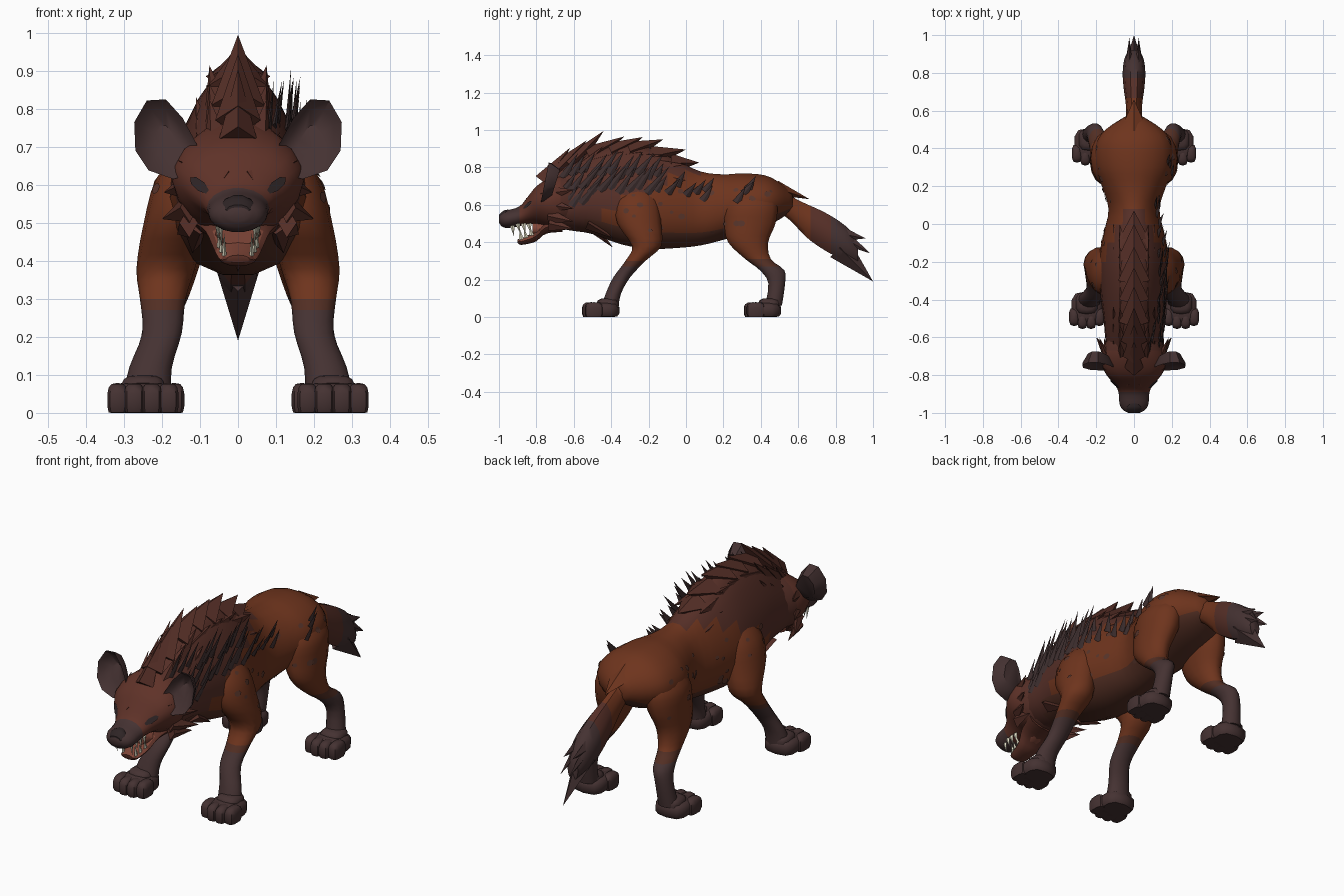
import bpy, bmesh, math, random
from mathutils import Vector
from mathutils.bvhtree import BVHTree

random.seed(4)
cube = bpy.data.objects.get("Cube")
if cube:
    bpy.data.objects.remove(cube)


def linear(c):
    c /= 255
    return c / 12.92 if c < 0.04 else ((c + 0.055) / 1.055) ** 2.4


def material(name, *rgb):
    m = bpy.data.materials.new(name)
    m.use_nodes = True
    col = [linear(c) for c in rgb] + [1]
    m.diffuse_color = col
    bsdf = m.node_tree.nodes["Principled BSDF"]
    bsdf.inputs["Base Color"].default_value = col
    bsdf.inputs["Roughness"].default_value = 0.9
    return m


RUST = material("rust coat", 110, 52, 29)
MANE = material("brown mane", 86, 47, 39)
FACE = material("face brown", 95, 50, 40)
DARK = material("dark fur", 69, 50, 50)
BELLY = material("belly brown", 82, 46, 35)
SPOT = material("coat spot", 88, 53, 43)
TUFT = material("charcoal tuft", 62, 47, 47)
NOSE = material("nose black", 46, 36, 37)
TOOTH = material("tooth ivory", 228, 224, 200)
MOUTH = material("mouth red", 128, 70, 56)


def finish(bm, name, paint, smooth=True):
    """Turn a bmesh into an object; paint is a material or a rule (centre, normal) -> material."""
    bmesh.ops.recalc_face_normals(bm, faces=bm.faces)
    bm.normal_update()
    me = bpy.data.meshes.new(name)
    slots = []
    for f in bm.faces:
        m = paint(f.calc_center_median(), f.normal) if callable(paint) else paint
        if m not in slots:
            slots.append(m)
            me.materials.append(m)
        f.material_index = slots.index(m)
    bm.to_mesh(me)
    bm.free()
    ob = bpy.data.objects.new(name, me)
    bpy.context.collection.objects.link(ob)
    if smooth:
        bpy.ops.object.select_all(action='DESELECT')
        bpy.context.view_layer.objects.active = ob
        ob.select_set(True)
        bpy.ops.object.shade_smooth_by_angle(angle=math.radians(45))
    return ob


def refine(st, n=3):
    """Catmull-Rom interpolation between stations."""
    out = []
    for i in range(len(st) - 1):
        a, b, c, d = st[max(i - 1, 0)], st[i], st[i + 1], st[min(i + 2, len(st) - 1)]
        for k in range(n):
            t = k / n
            out.append([0.5 * (2 * q + (r - p) * t + (2 * p - 5 * q + 4 * r - s) * t * t
                               + (3 * q - p - 3 * r + s) * t ** 3) for p, q, r, s in zip(a, b, c, d)])
    return out + [list(st[-1])]


def loft(name, rings, paint):
    bm = bmesh.new()
    rows = [[bm.verts.new(p) for p in ring] for ring in rings]
    n = len(rows[0])
    for a, b in zip(rows, rows[1:]):
        for i in range(n):
            bm.faces.new((a[i], a[(i + 1) % n], b[(i + 1) % n], b[i]))
    bm.faces.new(rows[0])
    bm.faces.new(rows[-1])
    return finish(bm, name, paint)


def angles(n):
    return [math.tau * i / n for i in range(n)]


def trunk(name, stations, paint, n=18):
    """Stations along y: y, bottom, top, half width, narrowing towards the top."""
    return loft(name, [[(w * math.cos(a) * (1 - t * math.sin(a)), y, (lo + hi) / 2 + (hi - lo) / 2 * math.sin(a))
                        for a in angles(n)] for y, lo, hi, w, t in refine(stations)], paint)


def limb(name, stations, side, paint, n=14):
    """Stations down the leg: x, y, z, x radius, y radius."""
    return loft(name, [[(side * (x + rx * math.cos(a)), y + ry * math.sin(a), z) for a in angles(n)]
                       for x, y, z, rx, ry in refine(stations)], paint)


def spikes(name, items, paint):
    """Four-sided flattened spikes: base, tip, half width, half thickness, width axis."""
    bm = bmesh.new()
    for base, tip, w, h, axis in items:
        base, tip = Vector(base), Vector(tip)
        d = (tip - base).normalized()
        u = Vector(axis)
        u = (u - d * u.dot(d)).normalized()
        v = d.cross(u)
        ring = [bm.verts.new(base + o) for o in (u * w, v * h, -u * w, -v * h)]
        top = bm.verts.new(tip)
        for i in range(4):
            bm.faces.new((ring[i], ring[(i + 1) % 4], top))
        bm.faces.new(ring)
    return finish(bm, name, paint, smooth=False)


def surface(obs):
    verts, polys = [], []
    for ob in obs:
        k = len(verts)
        verts += [v.co.copy() for v in ob.data.vertices]
        polys += [[k + i for i in p.vertices] for p in ob.data.polygons]
    return BVHTree.FromPolygons(verts, polys)


def patches(name, tree, items, paint):
    """Thin flat discs laid on a surface: origin, ray, radius, stretch axis, stretch."""
    bm = bmesh.new()
    for origin, ray, r, axis, s in items:
        hit, nor, _, _ = tree.ray_cast(Vector(origin), Vector(ray))
        if hit is None:
            continue
        if nor.dot(Vector(ray)) > 0:
            nor = -nor
        u = Vector(axis)
        u = (u - nor * u.dot(nor)).normalized()
        v = nor.cross(u)
        bm.faces.new([bm.verts.new(hit + nor * 0.004 + u * r * s * math.cos(a) + v * r * math.sin(a))
                      for a in angles(7)])
    return finish(bm, name, paint, smooth=False)


# Torso: sloping back, deep chest, high tapered neck
def coat(c, nor):
    if c.z > 0.77 + 0.5 * min(c.y, 0):
        return MANE if c.y < 0.06 else RUST
    return BELLY if nor.z < -0.6 else RUST


body = trunk("body", [
    (-.72, .48, .74, .13, .2), (-.62, .46, .82, .145, .3), (-.5, .44, .89, .155, .32),
    (-.35, .385, .925, .172, .35), (-.2, .36, .91, .18, .35), (-.05, .365, .84, .158, .25),
    (.08, .38, .78, .135, .15), (.2, .41, .765, .17, .05), (.3, .44, .77, .205, .05),
    (.42, .48, .76, .202, .05), (.5, .52, .72, .15, 0), (.57, .57, .66, .045, 0)], coat)


# Legs and paws
def leg_coat(c, nor):
    return DARK if c.z < 0.26 else BELLY if c.z < 0.31 else RUST


def paw(name, x, y, side):
    bm = bmesh.new()
    blobs = [(0, .0, .035, .085, .09, .045), (0, .025, .06, .06, .06, .04)]
    blobs += [(dx, -.07 + abs(dx) * .35, .034, .028, .05, .045) for dx in (-.067, -.023, .023, .067)]
    for dx, dy, z, *radii in blobs:
        geo = bmesh.ops.create_uvsphere(bm, u_segments=10, v_segments=7, radius=1)
        for v in geo["verts"]:
            # Squared-off ellipsoid, flat underneath
            p = [r * math.copysign(abs(c) ** .65, c) for c, r in zip(v.co, radii)]
            v.co = (side * (x + dx) + p[0], y + dy + p[1], max(0, z + p[2]))
    finish(bm, name, DARK)


front = [(.08, -.25, .71, .05, .07), (.135, -.26, .62, .078, .115), (.165, -.25, .5, .083, .12),
         (.19, -.21, .38, .077, .08), (.198, -.27, .3, .06, .055), (.2, -.345, .21, .052, .046),
         (.23, -.39, .12, .056, .042), (.24, -.41, .04, .064, .05)]
hind = [(.075, .35, .7, .06, .07), (.128, .35, .61, .092, .14), (.148, .342, .5, .083, .14),
        (.165, .332, .4, .068, .11), (.18, .385, .31, .052, .07), (.2, .46, .25, .046, .067),
        (.215, .485, .18, .043, .046), (.228, .468, .06, .05, .046)]
coats = [body]
for side, tag in ((1, "left"), (-1, "right")):
    coats.append(limb("front_leg_" + tag, front, side, leg_coat))
    coats.append(limb("hind_leg_" + tag, hind, side, leg_coat))
    paw("front_paw_" + tag, .25, -.445, side)
    paw("hind_paw_" + tag, .235, .42, side)

# Tail with a split brush
trunk("tail", [(.48, .57, .7, .05, 0), (.56, .51, .65, .042, 0), (.64, .425, .61, .044, 0),
               (.72, .365, .575, .055, 0), (.8, .32, .53, .06, 0), (.87, .3, .475, .052, 0), (.92, .29, .4, .03, 0)],
      lambda c, n: RUST if c.y < .67 else MANE if c.y < .78 else DARK, 10)
spikes("tail_brush", [((0, .82, .37), (0, 1, .19), .055, .07, (1, 0, 0))]
       + [((s * .025, .8, .45), (s * .025, y, z), .03, .05, (1, 0, 0))
          for s in (1, -1) for y, z in ((.96, .42), (.985, .34))], DARK)
spikes("tail_root_tuft", [((0, .48, .69), (0, .66, .63), .08, .04, (1, 0, 0))], RUST)

# Head, lower jaw and nose
head = trunk("head", [
    (-.58, .48, .78, .13, .15), (-.67, .46, .77, .165, 0), (-.74, .475, .74, .172, -.1),
    (-.8, .495, .7, .145, -.15), (-.845, .495, .645, .105, -.05), (-.89, .485, .592, .082, 0),
    (-.95, .475, .572, .077, 0), (-.983, .482, .557, .06, 0), (-1, .505, .54, .03, 0)],
    lambda c, n: DARK if c.y < -.89 else FACE if c.y < -.66 else MANE)
trunk("lower_jaw", [(-.66, .455, .54, .11, 0), (-.75, .445, .51, .085, 0), (-.8, .405, .46, .064, 0),
                    (-.85, .39, .435, .054, 0), (-.885, .386, .42, .045, 0), (-.9, .395, .415, .03, 0)],
      lambda c, n: MOUTH if n.z > .5 and c.y < -.76 else FACE, 12)
trunk("throat", [(-.73, .45, .52, .06, 0), (-.78, .43, .51, .06, 0), (-.82, .435, .51, .045, 0)], MOUTH, 10)
trunk("nose", [(-.95, .53, .575, .03, 0), (-.975, .515, .57, .046, 0), (-.999, .52, .548, .03, 0)], NOSE, 10)

# Teeth
teeth = []
for s in (1, -1):
    for y, x, drop in ((-.93, .045, .055), (-.9, .052, .03), (-.87, .054, .035), (-.84, .055, .035)):
        teeth.append(((s * x, y, .5), (s * x * .95, y + .01, .485 - drop), .014, .006, (0, 1, 0)))
    for y, x, rise in ((-.88, .036, .06), (-.855, .044, .045), (-.825, .05, .045)):
        z = .41 + (y + .89) * .4
        teeth.append(((s * x, y, z), (s * x, y - .01, z + rise), .013, .006, (0, 1, 0)))
spikes("teeth", teeth, TOOTH)

# Eyes under heavy brows
patches("eyes", surface([head]), [((s * .1, -1.5, .598), (0, 1, 0), .014, (s, 0, .8), 2.8) for s in (1, -1)], NOSE)
spikes("brows", [((s * .03, -.85, .615), (s * .16, -.765, .665), .022, .016, (0, 0, 1)) for s in (1, -1)], FACE)

# Large cupped ears
outline = [(.095, .665), (.11, .71), (.145, .775), (.19, .825), (.24, .822), (.273, .765),
           (.27, .69), (.235, .638), (.17, .615), (.12, .63)]
for side, tag in ((1, "left"), (-1, "right")):
    bm = bmesh.new()
    rows = [[bm.verts.new((side * (.19 + (x - .19) * k), y + (z - .72) * .2, .72 + (z - .72) * k)) for x, z in outline]
            for k, y in ((.35, -.715), (.75, -.73), (1, -.755), (.98, -.742), (.65, -.695))]
    for a, b in zip(rows, rows[1:]):
        for i in range(len(outline)):
            j = (i + 1) % len(outline)
            bm.faces.new((a[i], a[j], b[j], b[i]))
    bm.faces.new(rows[0])
    bm.faces.new(rows[-1])
    finish(bm, "ear_" + tag, DARK)

# Mane: overlapping tufts swept back along the ridge
ridge = [(-.76, .72, -.62, .905, .05), (-.7, .77, -.53, .945, .06), (-.62, .81, -.44, .995, .07),
         (-.52, .86, -.33, .965, .08), (-.4, .88, -.23, .962, .08), (-.3, .885, -.12, .95, .085),
         (-.18, .86, 0, .895, .085), (-.08, .82, .07, .825, .08)]
crest = [((0, y, z), (0, ty, tz), w, .055, (1, 0, 0)) for y, z, ty, tz, w in ridge]
for s in (1, -1):
    for y, z, ty, tz, w in ridge[:7]:
        crest.append(((s * .055, y + .02, z - .04), (s * .075, ty, tz - .08), .045, .03, (1, 0, -s)))
        crest.append(((s * .09, y + .04, z - .11), (s * .11, ty, tz - .165), .045, .025, (1, 0, -2 * s)))
    # Cheek ruff
    for z, dz, x in ((.66, .02, .185), (.6, -.02, .195), (.54, -.03, .2), (.5, -.03, .16)):
        crest.append(((s * .13, -.73, z), (s * x, -.6, z + dz), .04, .025, (0, 0, 1)))
# Chest tufts
crest += [((x, -.52, .5), (x * 1.2, -.39, .37 + abs(x) * .5), .05, .035, (1, 0, 0)) for x in (-.1, 0, .1)]
spikes("mane_tufts", crest, MANE)

# Ragged dark quills on the left flank only
coat_tree = surface(coats)
roots = [(-.66 + .05 * i, z + .012 * (i % 3)) for z in (.58, .66, .74) for i in range(11)]
roots = [(y, z) for y, z in roots if z > .56 + .2 * (y + .66)]
roots += [(-.1, .66), (-.05, .7), (0, .65), (.05, .66), (.09, .62), (.1, .67), (.27, .61), (.31, .66), (.33, .68)]
quills = []
for y, z in roots:
    hit = coat_tree.ray_cast(Vector((1, y, z)), Vector((-1, 0, 0)))[0]
    size = random.uniform(.14, .19) if y < -.2 else random.uniform(.08, .11)
    tip = hit + Vector((random.uniform(.005, .025), size * random.uniform(.45, .7), size * .8))
    quills.append((hit, tip, .024, .007, (0, 1, 0)))
spikes("flank_quills", quills, TUFT)

# Faint spots on shoulders and haunches
marks = []
for s in (1, -1):
    for _ in range(11):
        for a, b in ((-.36, -.02), (.12, .48)):
            marks.append(((s, random.uniform(a, b), random.uniform(.44, .68)), (-s, 0, 0),
                          random.uniform(.009, .017), (0, 1, 0), 1.2))
patches("coat_spots", coat_tree, marks, SPOT)
